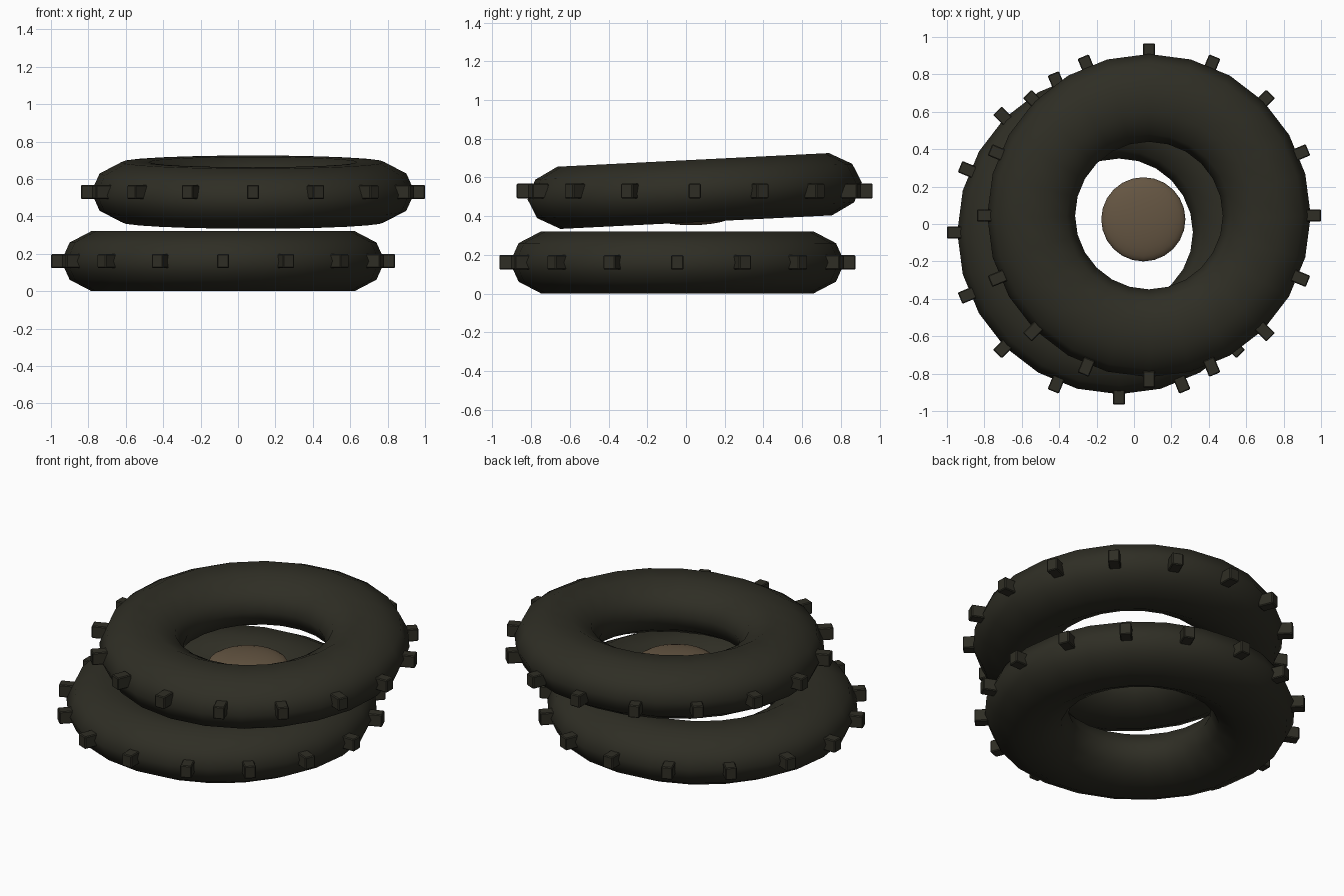
import bpy
import math

cube = bpy.data.objects.get("Cube")
if cube:
    bpy.data.objects.remove(cube, do_unlink=True)


def make_material(name, color):
    mat = bpy.data.materials.new(name)
    mat.use_nodes = True
    mat.diffuse_color = (*color, 1)
    mat.node_tree.nodes["Principled BSDF"].inputs["Base Color"].default_value = (*color, 1)
    return mat


rubber = make_material("dark_rubber", (0.028, 0.027, 0.018))
earth = make_material("brown_earth", (0.13, 0.092, 0.055))


def finish(name, mat):
    obj = bpy.context.object
    obj.name = name
    obj.data.materials.append(mat)
    return obj


def make_tyre(prefix, center, tilt):
    # Flattened ring body
    bpy.ops.mesh.primitive_torus_add(
        location=center, rotation=(tilt, 0, 0), major_segments=24,
        minor_segments=10, major_radius=0.63, minor_radius=0.235)
    body = finish(prefix + "_tyre", rubber)
    body.scale.z = 0.72
    bpy.ops.object.shade_smooth()

    # Tread blocks evenly spaced in a level ring
    count, reach = 16, 0.875
    for i in range(count):
        a = i * math.tau / count
        spot = (center[0] + reach * math.cos(a),
                center[1] + reach * math.sin(a), center[2])
        bpy.ops.mesh.primitive_cube_add(size=1, location=spot, rotation=(0, 0, a))
        block = finish(f"{prefix}_tread_block_{i + 1}", rubber)
        block.scale = (0.09, 0.065, 0.075)
        bpy.ops.object.transform_apply(location=False, rotation=False, scale=True)
        bevel = block.modifiers.new("soft_edges", "BEVEL")
        bevel.width = 0.005
        bevel.segments = 1


make_tyre("lower", (-0.08, -0.045, 0.161), 0)
make_tyre("upper", (0.08, 0.045, 0.53), 0.05)

# Flattened mound inside the ring
bpy.ops.mesh.primitive_uv_sphere_add(
    segments=24, ring_count=12, radius=0.225, location=(0.05, 0.025, 0.41))
mound = finish("center_mound", earth)
mound.scale.z = 0.25
bpy.ops.object.shade_smooth()
